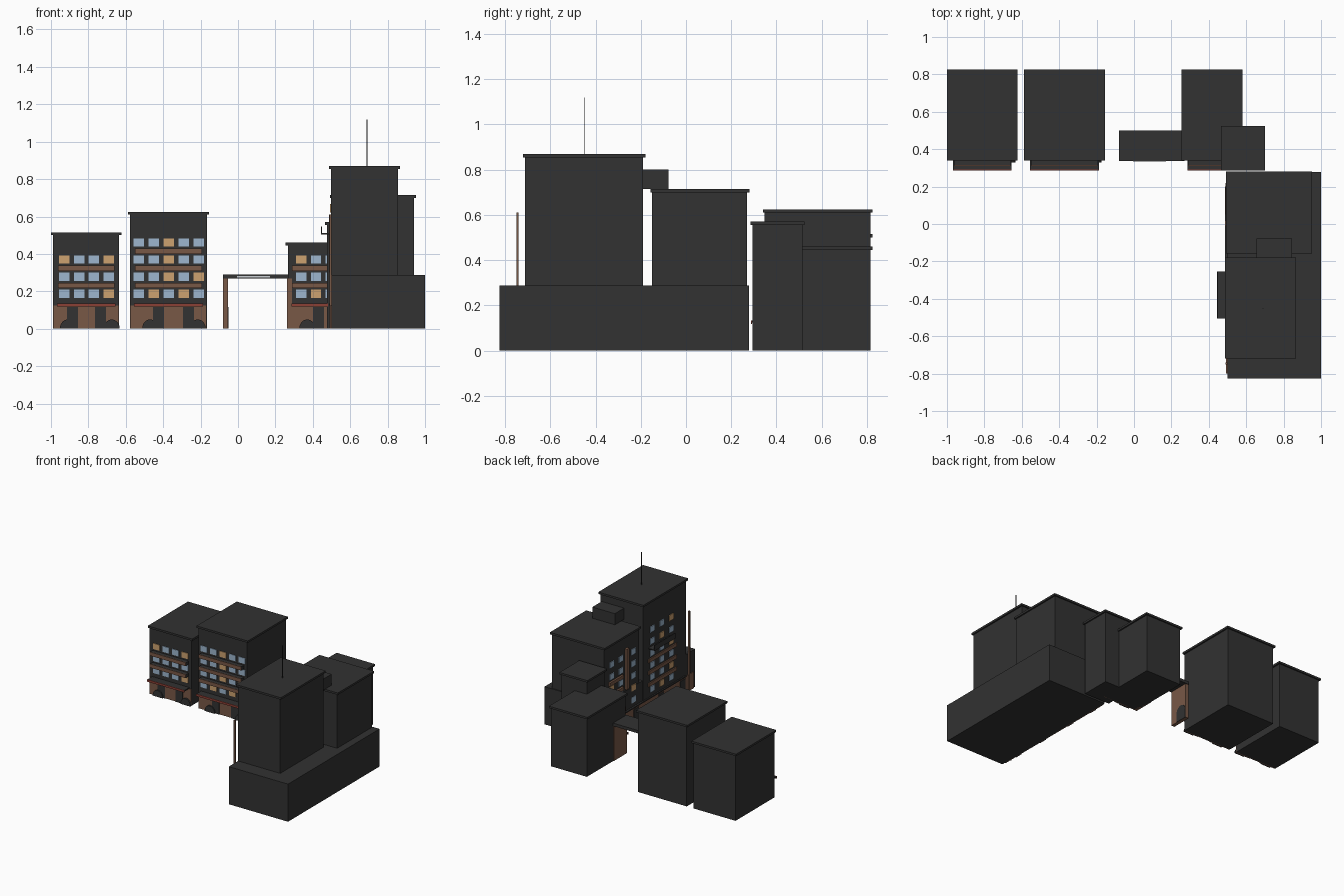
import bpy, bmesh, math
from mathutils import Vector

if "Cube" in bpy.data.objects:
    bpy.data.objects.remove(bpy.data.objects["Cube"])


def mat(name, c):
    m = bpy.data.materials.new(name)
    m.diffuse_color = (*c, 1)
    m.use_nodes = True
    m.node_tree.nodes["Principled BSDF"].inputs["Base Color"].default_value = m.diffuse_color
    return m


DARK = mat("charcoal", (0.032, 0.032, 0.032))
BROWN = mat("brown wood", (0.19, 0.098, 0.062))
BLUE = mat("pale blue glass", (0.34, 0.47, 0.62))
AMBER = mat("amber glass", (0.61, 0.36, 0.16))
RED = mat("red awning", (0.26, 0.05, 0.035))
PALE = mat("pale sign", (0.6, 0.63, 0.66))


def finish(name, bm, m):
    bmesh.ops.recalc_face_normals(bm, faces=bm.faces)
    me = bpy.data.meshes.new(name)
    bm.to_mesh(me)
    bm.free()
    me.materials.append(m)
    ob = bpy.data.objects.new(name, me)
    bpy.context.collection.objects.link(ob)
    return ob


def box(name, x0, x1, y0, y1, z0, z1, m=DARK):
    bm = bmesh.new()
    bmesh.ops.create_cube(bm, size=1)
    for v in bm.verts:
        v.co = Vector(((x0, x1)[v.co.x > 0], (y0, y1)[v.co.y > 0], (z0, z1)[v.co.z > 0]))
    return finish(name, bm, m)


def extrude(name, pts, vec, m):
    bm = bmesh.new()
    f = bm.faces.new([bm.verts.new(p) for p in pts])
    r = bmesh.ops.extrude_face_region(bm, geom=[f])
    bmesh.ops.translate(bm, vec=vec, verts=[e for e in r["geom"] if isinstance(e, bmesh.types.BMVert)])
    return finish(name, bm, m)


def building(name, x0, x1, y0, y1, top, z0=0):
    box(name + "_walls", x0, x1, y0, y1, z0, top - 0.015)
    box(name + "_roof", x0 - 0.011, x1 + 0.011, y0 - 0.008, y1 + 0.01, top - 0.015, top)


def hump(name, cx, y, w, h, depth):
    # round-topped dark object standing against the front wall
    pts = [(cx + w / 2 * math.cos(math.pi * i / 10), y, h * math.sin(math.pi * i / 10)) for i in range(11)]
    extrude(name, pts, (0, -depth, 0), DARK)


ROW0, STEP = 0.187, 0.0915


def window(name, cx, y, cz, kind):
    box(name, cx - 0.028, cx + 0.028, y - 0.004, y + 0.002, cz - 0.022, cz + 0.022,
        AMBER if kind == "o" else BLUE)


# --- Back row of houses with fronts facing -y ---
Y = 0.348
houses = [
    # name, x range, top, first window, rows bottom to top, balcony range
    ("left_house", -0.989, -0.635, 0.515, -0.93, ["bbbo", "bbbb", "obbo"], (-0.963, -0.66)),
    ("middle_house", -0.577, -0.167, 0.625, -0.53, ["bobob", "bbobo", "bbobb", "bbobb"], (-0.55, -0.193)),
    ("right_house", 0.266, 0.568, 0.46, 0.337, ["bob", "bbb", "obb"], (0.29, 0.475)),
]
for name, x0, x1, top, wx, rows, (b0, b1) in houses:
    building(name, x0, x1, Y, 0.815, top)
    box(name + "_shopfront", x0 + 0.003, x1 - 0.003, Y - 0.006, Y + 0.002, 0, 0.125, BROWN)
    for r, row in enumerate(rows):
        z = ROW0 + r * STEP
        for c, k in enumerate(row):
            window(f"{name}_window_{r}_{c}", wx + c * 0.08, Y, z, k)
        # shallow balcony under every row but the first
        if r:
            zb = z - 0.047
            box(f"{name}_balcony_{r}", b0, b1, 0.316, Y, zb - 0.014, zb + 0.012)
            box(f"{name}_balcony_rail_{r}", b0, b1, 0.311, 0.316, zb - 0.014, zb + 0.014, BROWN)
    # dark canopy with a red front edge above the shopfront
    box(name + "_canopy", b0 - 0.005, b1 + 0.005, 0.292, Y, 0.125, 0.134)
    box(name + "_canopy_edge", b0 - 0.005, b1 + 0.005, 0.287, 0.292, 0.118, 0.134, RED)

# shop doors and round objects beside them
for i, (dx, hx) in enumerate([(-0.885, -0.91), (-0.735, -0.675), (-0.425, -0.47), (-0.265, -0.215), (0.43, 0.37)]):
    box(f"shop_door_{i}", dx - 0.03, dx + 0.03, Y - 0.01, Y - 0.004, 0, 0.115)
    hump(f"round_planter_{i}", hx, Y - 0.006, 0.085, 0.05, 0.012)

# corner block behind the right wing
building("corner_block", 0.476, 0.69, 0.294, 0.515, 0.57)

# --- Covered passage ---
box("passage_deck", -0.08, 0.27, 0.338, 0.50, 0.268, 0.29)
box("passage_sign", -0.005, 0.17, 0.333, 0.338, 0.275, 0.282, PALE)
for side, x in (("left", -0.08), ("right", 0.262)):
    box(f"passage_pillar_{side}", x, x + 0.027, 0.34, 0.495, 0, 0.268, BROWN)
arch = [(-0.053, 0.445 + 0.045 * math.cos(math.pi * i / 10), 0.07 + 0.045 * math.sin(math.pi * i / 10)) for i in range(11)]
extrude("passage_arch_door", arch + [(-0.053, 0.40, 0), (-0.053, 0.49, 0)], (0.003, 0, 0), DARK)

# --- Right wing with facades facing -x ---
box("wing_base", 0.5, 1.0, -0.825, 0.278, 0, 0.287)
building("tall_tower", 0.497, 0.855, -0.712, -0.19, 0.87)
building("short_tower", 0.502, 0.942, -0.15, 0.27, 0.715)
box("roof_hut", 0.655, 0.845, -0.19, -0.078, 0.715, 0.80)
box("antenna", 0.688, 0.692, -0.452, -0.448, 0.87, 1.12)
box("wing_shopfront", 0.493, 0.502, -0.80, 0.26, 0, 0.125, BROWN)
for i, y in enumerate((-0.66, -0.4, -0.1, 0.14)):
    box(f"wing_door_{i}", 0.488, 0.494, y - 0.03, y + 0.03, 0, 0.115)
box("wing_canopy", 0.487, 0.5, -0.70, 0.20, 0.125, 0.134)

for name, fx, ys, rows, (b0, b1) in [
    ("tall_tower", 0.497, (-0.30, -0.415, -0.53), ["bob", "bbo", "bbb", "bbo", "bob", "bbo"], (-0.59, -0.25)),
    ("short_tower", 0.502, (0.18, 0.07, -0.08), ["bob", "bbo", "obb", "bbb", "bbb"], (0.05, 0.22)),
]:
    for r, row in enumerate(rows):
        z = ROW0 + r * STEP
        for y, k in zip(ys, row):
            box(f"{name}_window_{r}_{y}", fx - 0.006, fx + 0.002, y - 0.026, y + 0.026, z - 0.022, z + 0.022,
                AMBER if k == "o" else BLUE)
        if 0 < r < 4:
            box(f"{name}_balcony_{r}", 0.488, fx, b0, b1, z - 0.061, z - 0.035, BROWN)

# open balcony tray on the tall tower
box("tray_floor", 0.443, 0.498, -0.505, -0.255, 0.505, 0.512)
box("tray_rail", 0.443, 0.448, -0.505, -0.255, 0.512, 0.547)

# upright hanging board and corner post
box("upright_board", 0.486, 0.502, -0.01, 0.02, 0.30, 0.61, BROWN)
box("corner_post", 0.488, 0.5, -0.75, -0.74, 0, 0.61, BROWN)
